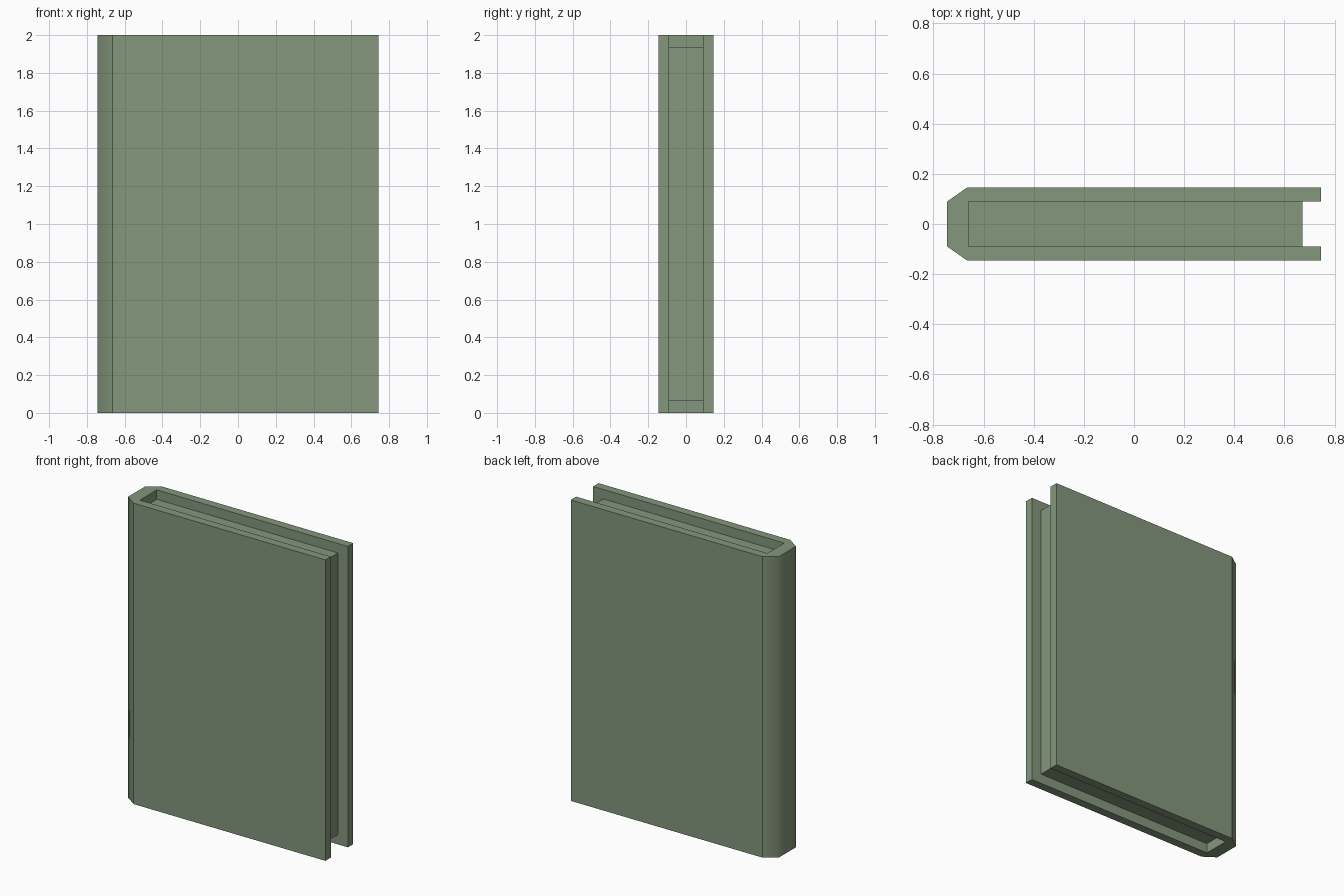
import bpy, bmesh

if "Cube" in bpy.data.objects:
    bpy.data.objects.remove(bpy.data.objects["Cube"])

green = bpy.data.materials.new("sage_green")
green.diffuse_color = (0.23, 0.31, 0.20, 1)
green.use_nodes = True
green.node_tree.nodes["Principled BSDF"].inputs["Base Color"].default_value = green.diffuse_color


def extrude_profile(name, points, z0, z1, smooth_sides=()):
    """Closed counter-clockwise xy profile raised from z0 to z1."""
    bm = bmesh.new()
    low = [bm.verts.new((x, y, z0)) for x, y in points]
    high = [bm.verts.new((x, y, z1)) for x, y in points]
    n = len(points)
    bm.faces.new(low[::-1])
    bm.faces.new(high)
    for i in range(n):
        j = (i + 1) % n
        side = bm.faces.new((low[i], low[j], high[j], high[i]))
        side.smooth = i in smooth_sides
    bm.normal_update()
    mesh = bpy.data.meshes.new(name)
    bm.to_mesh(mesh)
    bm.free()
    mesh.materials.append(green)
    obj = bpy.data.objects.new(name, mesh)
    bpy.context.collection.objects.link(obj)
    return obj


EDGE, HINGE, INNER = 0.745, -0.665, -0.66   # cover edge, hinge line, inside of spine
OUT, IN = 0.146, 0.089                      # half thickness of book and of pages

# Cover: two boards joined by a chamfered, smooth-shaded spine
half = [(-EDGE, -0.09), (HINGE, -OUT), (EDGE, -OUT), (EDGE, -IN), (INNER, -IN)]
profile = half + [(x, -y) for x, y in reversed(half)]
extrude_profile("cover", profile, 0, 2, smooth_sides=(0, 8, 9))

# Page block, set in from the cover edges
extrude_profile("pages", [(INNER, -IN), (0.672, -IN), (0.672, IN), (INNER, IN)],
                0.065, 1.937)
